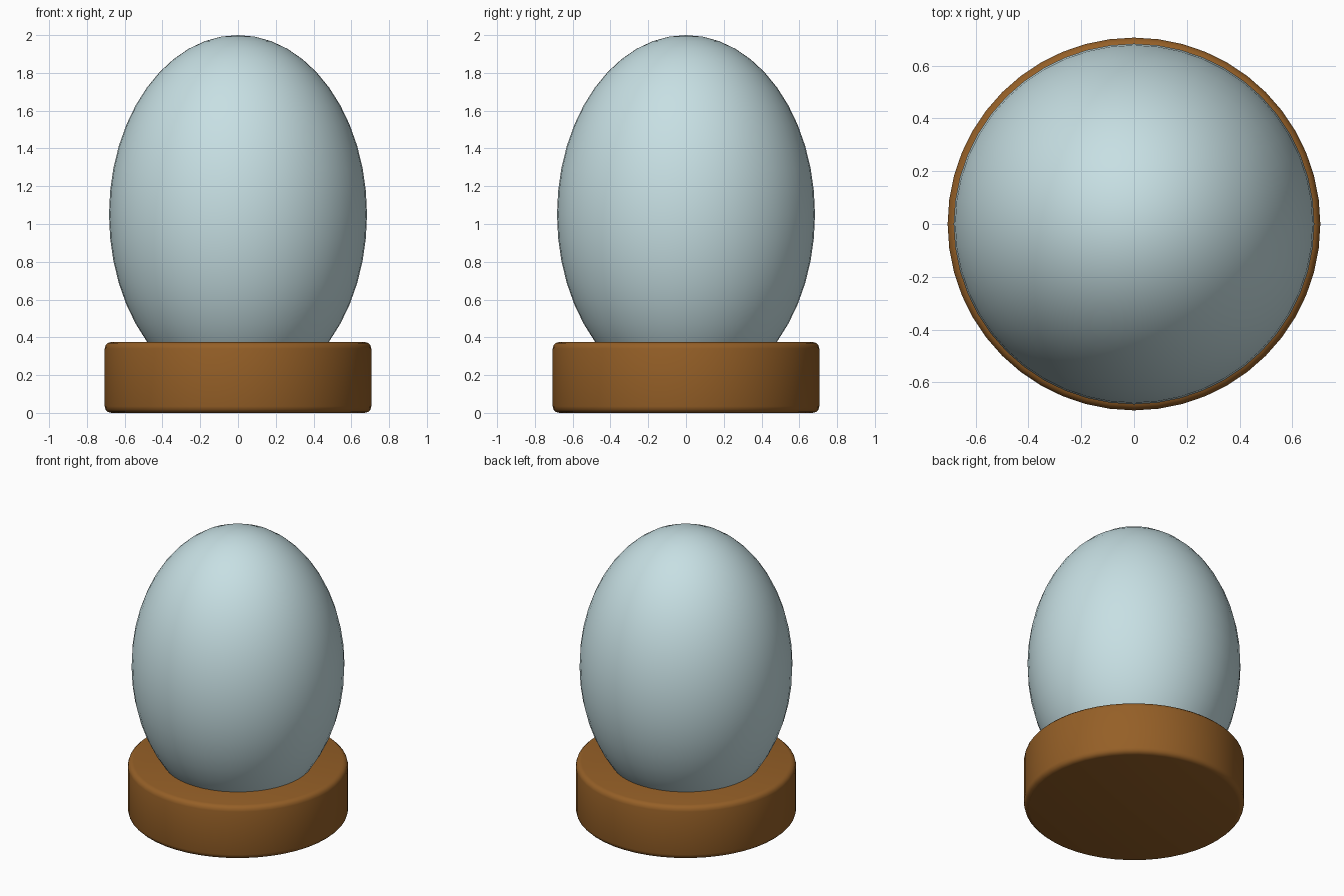
import bpy
import math

cube = bpy.data.objects.get("Cube")
if cube:
    bpy.data.objects.remove(cube, do_unlink=True)


def make_material(name, rgb, roughness):
    mat = bpy.data.materials.new(name)
    mat.use_nodes = True
    color = (*rgb, 1.0)
    mat.diffuse_color = color
    shader = mat.node_tree.nodes["Principled BSDF"]
    shader.inputs["Base Color"].default_value = color
    shader.inputs["Roughness"].default_value = roughness
    return mat


def finish(name, mat):
    obj = bpy.context.object
    obj.name = obj.data.name = name
    obj.data.materials.append(mat)
    return obj


pale_blue = make_material("pale_blue_glass", (0.57, 0.74, 0.77), 0.3)
brown = make_material("brown_wood", (0.30, 0.115, 0.02), 0.6)

SEGMENTS = 48
BASE_HEIGHT = 0.375

# Tall dome, its lower end sunk into the base
bpy.ops.mesh.primitive_uv_sphere_add(
    segments=SEGMENTS, ring_count=SEGMENTS // 2, radius=1, location=(0, 0, 1.05))
dome = finish("dome", pale_blue)
dome.scale = (0.683, 0.683, 0.95)
bpy.ops.object.transform_apply(location=False, rotation=False, scale=True)
bpy.ops.object.shade_smooth()

# Round base with softened rims
bpy.ops.mesh.primitive_cylinder_add(
    vertices=SEGMENTS, radius=0.706, depth=BASE_HEIGHT,
    location=(0, 0, BASE_HEIGHT / 2))
base = finish("base", brown)
bevel = base.modifiers.new("rim_bevel", 'BEVEL')
bevel.width = 0.035
bevel.segments = 3
bevel.limit_method = 'ANGLE'
bevel.angle_limit = math.radians(40)
bpy.ops.object.modifier_apply(modifier=bevel.name)
bpy.ops.object.shade_smooth_by_angle(angle=math.radians(35))
